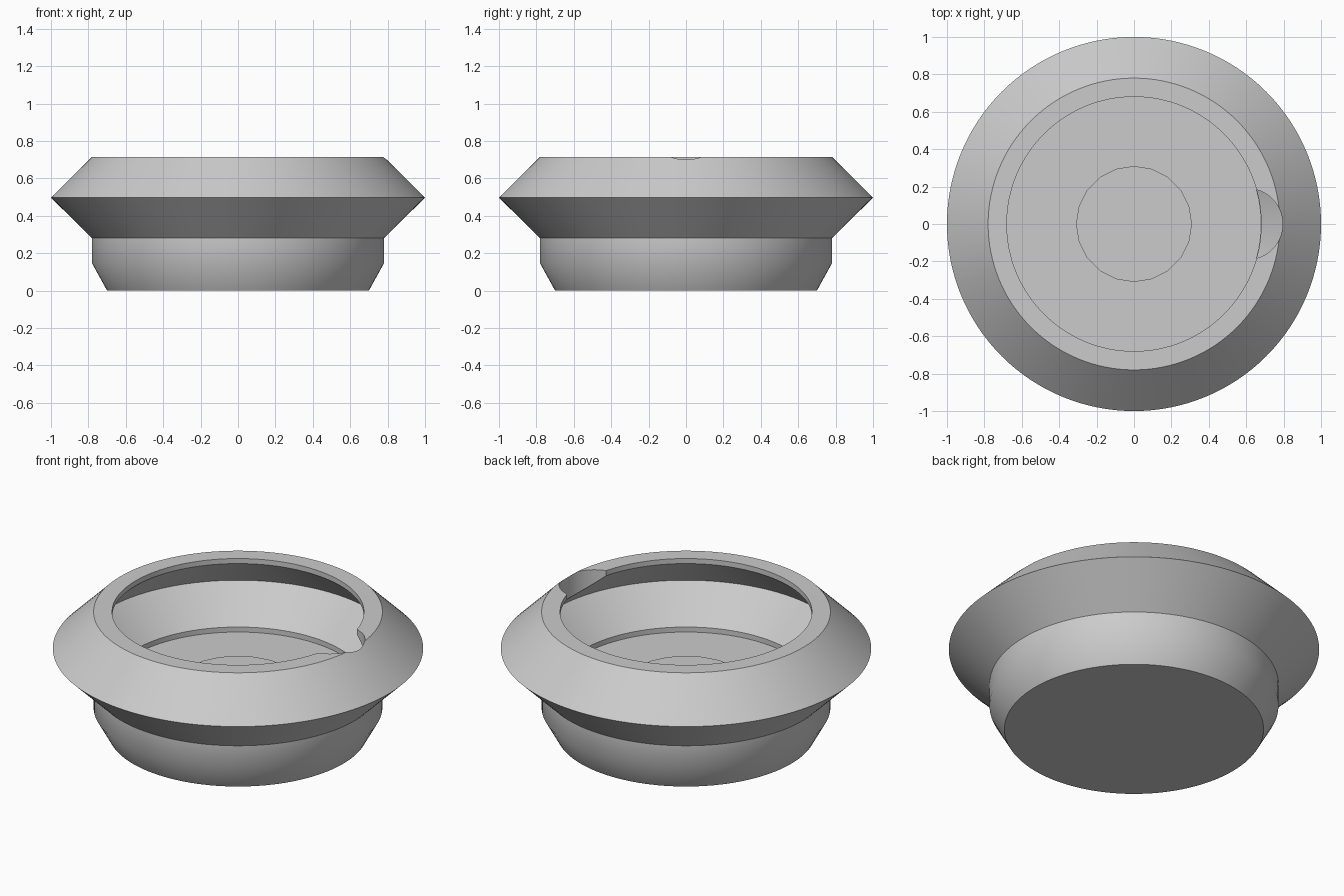
import bpy, bmesh, math

if "Cube" in bpy.data.objects:
    bpy.data.objects.remove(bpy.data.objects["Cube"], do_unlink=True)

grey = bpy.data.materials.new("plain_grey")
grey.use_nodes = True
grey.diffuse_color = (0.6, 0.6, 0.6, 1)
grey.node_tree.nodes["Principled BSDF"].inputs["Base Color"].default_value = (0.6, 0.6, 0.6, 1)


def lathe(name, profile, sides, center=(0, 0)):
    """Spin an (r, z) profile round a vertical axis and cap both ends."""
    bm = bmesh.new()
    rings = []
    for r, z in profile:
        rings.append([bm.verts.new((center[0] + r * math.cos(a), center[1] + r * math.sin(a), z))
                      for a in (2 * math.pi * i / sides for i in range(sides))])
    for low, high in zip(rings, rings[1:]):
        for i in range(sides):
            j = (i + 1) % sides
            bm.faces.new((low[i], low[j], high[j], high[i]))
    bm.faces.new(rings[0][::-1])
    bm.faces.new(rings[-1])
    bmesh.ops.recalc_face_normals(bm, faces=bm.faces)
    mesh = bpy.data.meshes.new(name)
    bm.to_mesh(mesh)
    bm.free()
    mesh.materials.append(grey)
    obj = bpy.data.objects.new(name, mesh)
    bpy.context.collection.objects.link(obj)
    return obj


def activate(obj):
    bpy.ops.object.select_all(action="DESELECT")
    obj.select_set(True)
    bpy.context.view_layer.objects.active = obj


# Flanged bowl: tapered foot, V-shaped flange, and a matching hollow inside
bowl = lathe("bowl", [
    (0.70, 0), (0.78, 0.145), (0.78, 0.28), (1.0, 0.497), (0.78, 0.715),
    (0.68, 0.715), (0.68, 0.685), (0.87, 0.497), (0.68, 0.307), (0.68, 0.277),
], 128)

# Round finger notch through the upper wall
cutter = lathe("notch_cutter", [(0.19, 0.52), (0.19, 0.9)], 64, (0.605, 0))
cutter.hide_render = True
cut = bowl.modifiers.new("notch", "BOOLEAN")
cut.operation = "DIFFERENCE"
cut.solver = "EXACT"
cut.object = cutter
activate(bowl)
bpy.ops.object.modifier_apply(modifier=cut.name)
bpy.data.objects.remove(cutter, do_unlink=True)

# Low raised disc in the middle of the floor
disc = lathe("floor_disc", [(0.31, 0.26), (0.31, 0.308)], 20)

for part in (bowl, disc):
    activate(part)
    bpy.ops.object.shade_smooth_by_angle(angle=math.radians(32))
